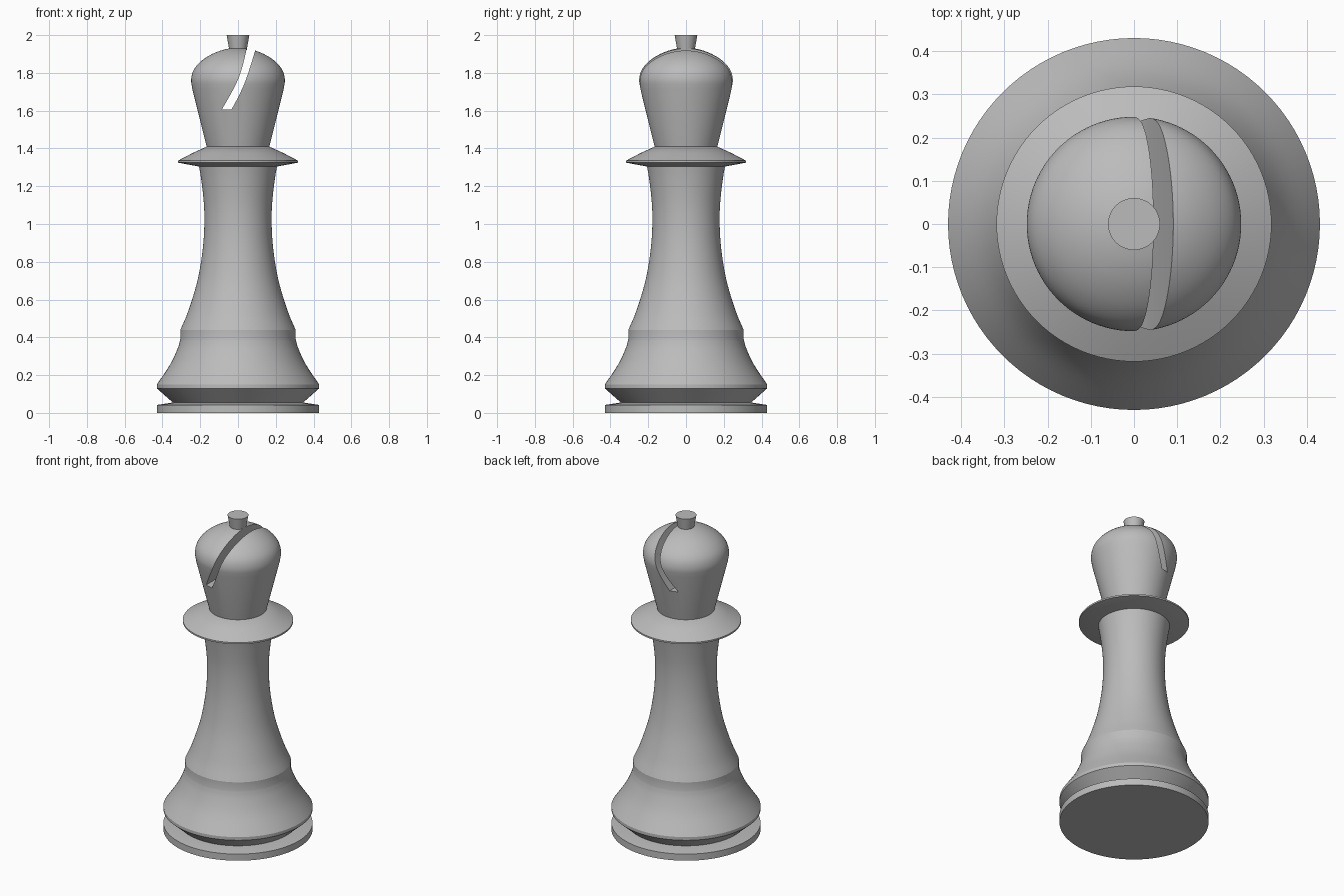
import bpy, bmesh, math
from mathutils import Vector

cube = bpy.data.objects.get("Cube")
if cube:
    bpy.data.objects.remove(cube, do_unlink=True)

SEGMENTS = 96
grey = bpy.data.materials.new("light grey")
grey.use_nodes = True
colour = (0.5, 0.5, 0.5, 1)
grey.diffuse_color = colour
grey.node_tree.nodes["Principled BSDF"].inputs["Base Color"].default_value = colour


def curve(points, steps=4):
    """Smooth curve through the given 2D points."""
    p = [Vector(q) for q in points]
    p = [2 * p[0] - p[1]] + p + [2 * p[-1] - p[-2]]
    out = []
    for a, b, c, d in zip(p, p[1:], p[2:], p[3:]):
        for i in range(steps):
            t = i / steps
            out.append(0.5 * (2 * b + (c - a) * t + (2 * a - 5 * b + 4 * c - d) * t**2
                              + (3 * b - a - 3 * c + d) * t**3))
    return [tuple(q) for q in out] + [tuple(points[-1])]


def make_object(name, bm):
    bmesh.ops.recalc_face_normals(bm, faces=bm.faces)
    mesh = bpy.data.meshes.new(name)
    bm.to_mesh(mesh)
    bm.free()
    mesh.materials.append(grey)
    obj = bpy.data.objects.new(name, mesh)
    bpy.context.collection.objects.link(obj)
    return obj


def lathe(name, profile):
    """Turn a (radius, height) profile around z and cap both ends."""
    bm = bmesh.new()
    rings = [[bm.verts.new((r * math.cos(a), r * math.sin(a), z))
              for a in (math.tau * i / SEGMENTS for i in range(SEGMENTS))]
             for r, z in profile]
    for low, high in zip(rings, rings[1:]):
        for i in range(SEGMENTS):
            j = (i + 1) % SEGMENTS
            bm.faces.new((low[i], low[j], high[j], high[i]))
    bm.faces.new(rings[0][::-1])
    bm.faces.new(rings[-1])
    return make_object(name, bm)


def activate(obj):
    bpy.ops.object.select_all(action='DESELECT')
    obj.select_set(True)
    bpy.context.view_layer.objects.active = obj


# Foot disc, undercut groove and flared base
foot = lathe("foot", [(0.43, 0), (0.43, 0.042), (0.345, 0.055)])
flare = curve([(0.43, 0.15), (0.36, 0.255), (0.32, 0.34), (0.305, 0.39)])
base = lathe("base", [(0.345, 0.055), (0.43, 0.13)] + flare + [(0.305, 0.44)])

# Waisted stem
stem = lathe("stem", curve([(0.305, 0.44), (0.265, 0.535), (0.217, 0.69), (0.19, 0.84),
                            (0.179, 0.97), (0.18, 1.1), (0.194, 1.23), (0.207, 1.31)]))

# Thin collar
collar = lathe("collar", [(0.2, 1.303), (0.318, 1.325), (0.318, 1.335),
                          (0.24, 1.376), (0.165, 1.41)])

# Head with rounded dome
dome = curve([(0.242, 1.715), (0.248, 1.765), (0.235, 1.815), (0.2, 1.858),
              (0.15, 1.893), (0.095, 1.917), (0.04, 1.931)])
head = lathe("head", [(0.165, 1.405)] + dome)

# Curved slot cut right through the head
left = curve([(-0.085, 1.607), (-0.032, 1.7), (0.01, 1.79), (0.042, 1.91), (0.055, 2)])
right = curve([(-0.034, 1.607), (0.005, 1.68), (0.042, 1.765), (0.09, 1.915), (0.108, 2)])
bm = bmesh.new()
face = bm.faces.new([bm.verts.new((x, -0.5, z)) for x, z in left + right[::-1]])
extruded = bmesh.ops.extrude_face_region(bm, geom=[face])["geom"]
bmesh.ops.translate(bm, vec=(0, 1, 0),
                    verts=[v for v in extruded if isinstance(v, bmesh.types.BMVert)])
cutter = make_object("slot_cutter", bm)
cutter.hide_render = True
cut = head.modifiers.new("slot", 'BOOLEAN')
cut.operation = 'DIFFERENCE'
cut.solver = 'EXACT'
cut.object = cutter
activate(head)
bpy.ops.object.modifier_apply(modifier=cut.name)
bpy.data.objects.remove(cutter, do_unlink=True)

# Small flared finial
finial = lathe("finial", [(0.046, 1.92), (0.06, 2)])

for part in (foot, base, stem, collar, head, finial):
    activate(part)
    bpy.ops.object.shade_smooth_by_angle(angle=math.radians(30))
